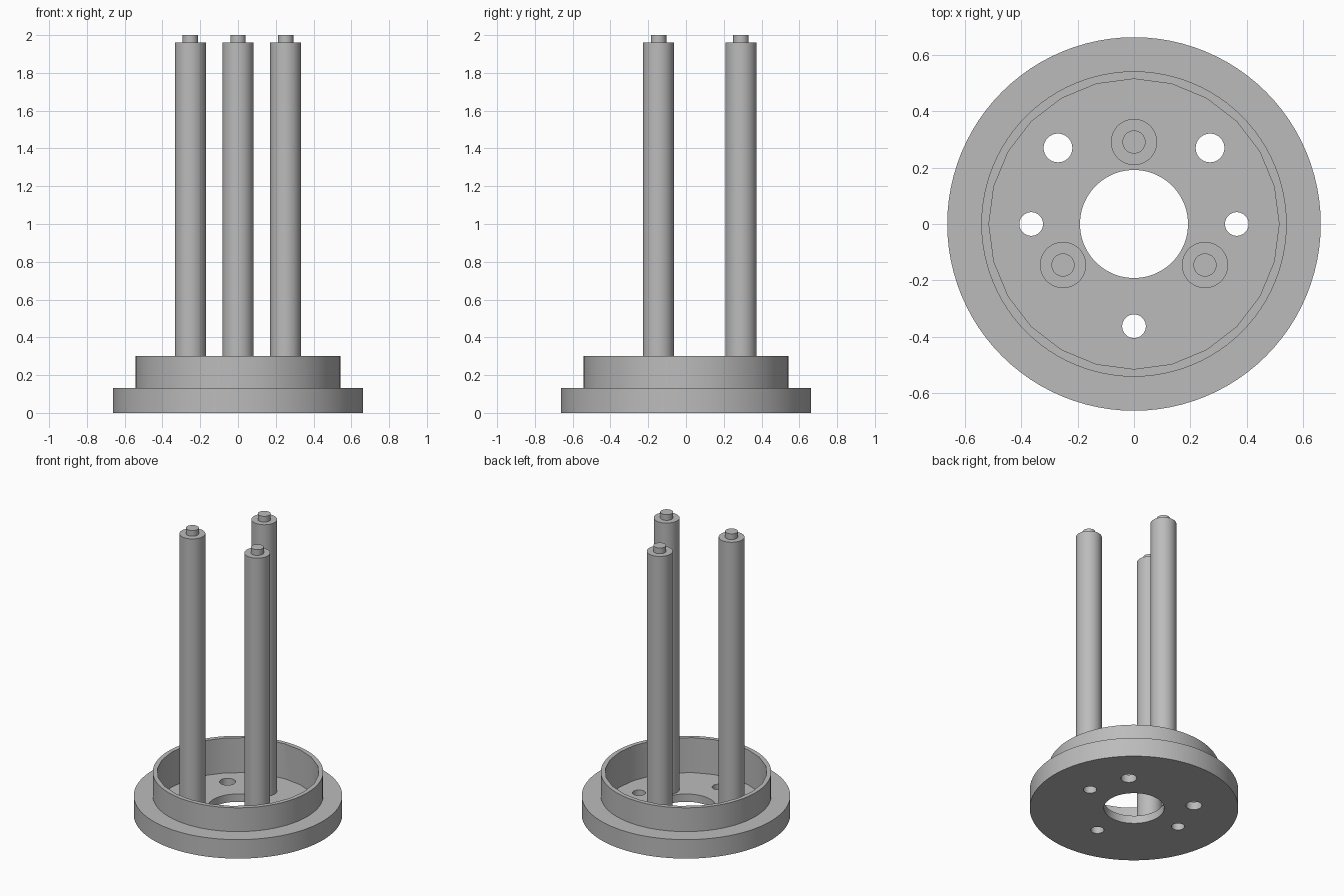
import bpy
from math import sin, cos, radians

cube = bpy.data.objects.get("Cube")
if cube:
    bpy.data.objects.remove(cube, do_unlink=True)

grey = bpy.data.materials.new("plain_grey")
grey.use_nodes = True
colour = (0.5, 0.5, 0.5, 1)
grey.diffuse_color = colour
grey.node_tree.nodes["Principled BSDF"].inputs["Base Color"].default_value = colour

BASE_R, BASE_TOP = 0.663, 0.133
RIM_R, RIM_INNER_R, RIM_TOP = 0.542, 0.515, 0.3
FLOOR = 0.055
POST_R, POST_TOP = 0.082, 1.96
PIN_R, PIN_TOP = 0.041, 2.0


def cylinder(name, radius, z0, z1, x=0, y=0, sides=96):
    bpy.ops.mesh.primitive_cylinder_add(
        vertices=sides, radius=radius, depth=z1 - z0, location=(x, y, (z0 + z1) / 2))
    obj = bpy.context.object
    obj.name = name
    obj.data.materials.append(grey)
    return obj


def combine(target, tool, operation):
    mod = target.modifiers.new(operation.lower(), 'BOOLEAN')
    mod.operation, mod.solver, mod.object = operation, 'EXACT', tool
    bpy.context.view_layer.objects.active = target
    bpy.ops.object.modifier_apply(modifier=mod.name)
    bpy.data.objects.remove(tool, do_unlink=True)


def smooth(obj):
    bpy.ops.object.select_all(action='DESELECT')
    obj.select_set(True)
    bpy.context.view_layer.objects.active = obj
    bpy.ops.object.shade_smooth_by_angle(angle=radians(30))


# Flanged base with a raised rim and a recessed floor
base = cylinder("flanged_base", BASE_R, 0, BASE_TOP)
combine(base, cylinder("rim", RIM_R, 0.09, RIM_TOP), 'UNION')
combine(base, cylinder("recess", RIM_INNER_R, FLOOR, 0.5, sides=24), 'DIFFERENCE')

# Centre bore and mounting holes through the floor
holes = [(0.192, 0, 0), (0.042, 0, -0.363)]
for side in (-1, 1):
    holes += [(0.042, side * 0.365, 0), (0.051, side * 0.27, 0.27)]
for radius, x, y in holes:
    combine(base, cylinder("hole", radius, -0.1, 0.2, x, y, 48), 'DIFFERENCE')
smooth(base)

# Three posts, each with a locating pin on top
for i, place in enumerate(("back", "front_right", "front_left")):
    angle = radians(90 + 120 * i)
    x, y = 0.291 * cos(angle), 0.291 * sin(angle)
    post = cylinder(place + "_post", POST_R, FLOOR, POST_TOP, x, y, 48)
    combine(post, cylinder("pin", PIN_R, POST_TOP - 0.05, PIN_TOP, x, y, 32), 'UNION')
    smooth(post)
